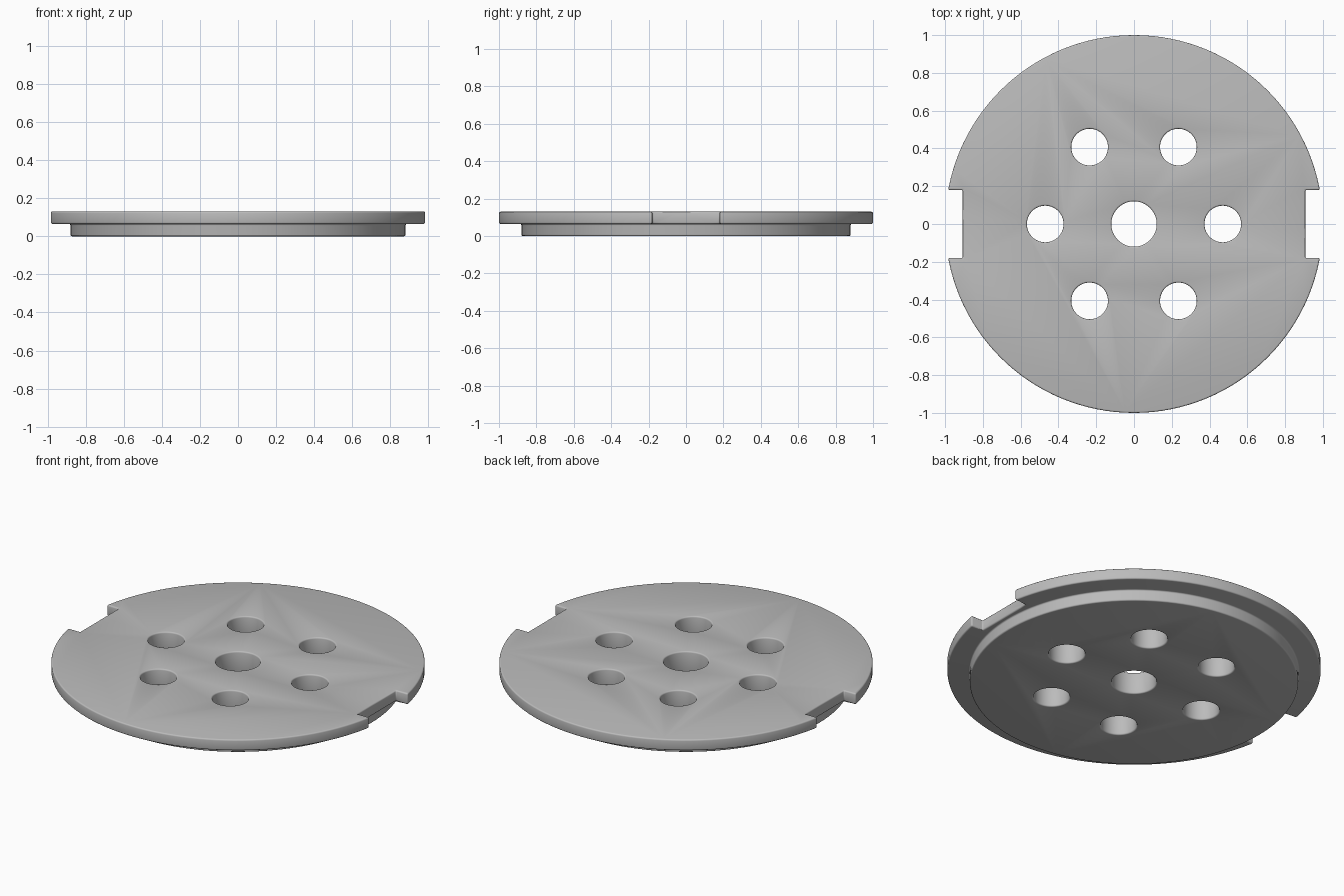
import bpy, bmesh, math
from mathutils import Matrix

cube = bpy.data.objects.get("Cube")
if cube:
    bpy.data.objects.remove(cube)

SEGMENTS = 128
HEIGHT = 0.13

grey = bpy.data.materials.new("plain grey")
grey.use_nodes = True
colour = (0.5, 0.5, 0.5, 1)
grey.diffuse_color = colour
grey.node_tree.nodes["Principled BSDF"].inputs["Base Color"].default_value = colour


def make_object(name, bm):
    bmesh.ops.recalc_face_normals(bm, faces=bm.faces)
    mesh = bpy.data.meshes.new(name)
    bm.to_mesh(mesh)
    bm.free()
    mesh.materials.append(grey)
    obj = bpy.data.objects.new(name, mesh)
    bpy.context.collection.objects.link(obj)
    return obj


def add_drill(bm, x, y, radius):
    bmesh.ops.create_cone(bm, cap_ends=True, segments=64, radius1=radius,
                          radius2=radius, depth=1, matrix=Matrix.Translation((x, y, 0)))


# Stepped disc: a narrow lower boss below a wide flange
bm = bmesh.new()
rings = []
for radius, z in [(0.88, 0), (0.88, 0.065), (1, 0.065), (1, HEIGHT)]:
    rings.append([bm.verts.new((radius * math.cos(a), radius * math.sin(a), z))
                  for a in (math.tau * i / SEGMENTS for i in range(SEGMENTS))])
for low, high in zip(rings, rings[1:]):
    for i in range(SEGMENTS):
        j = (i + 1) % SEGMENTS
        bm.faces.new((low[i], low[j], high[j], high[i]))
bm.faces.new(rings[0])
bm.faces.new(rings[-1])
disc = make_object("stepped_disc", bm)

# Cutters: centre bore, ring of six holes, two side notches
bm = bmesh.new()
add_drill(bm, 0, 0, 0.12)
for i in range(6):
    angle = math.tau * i / 6
    add_drill(bm, 0.47 * math.cos(angle), 0.47 * math.sin(angle), 0.097)
for side in (-1, 1):
    bmesh.ops.create_cube(bm, size=1, matrix=Matrix.Translation((side * 1.007, 0, 0))
                          @ Matrix.Diagonal((0.2, 0.36, 1, 1)))
cutter = make_object("hole_and_notch_cutter", bm)
cutter.hide_render = True

cut = disc.modifiers.new("cut holes", 'BOOLEAN')
cut.object = cutter
cut.operation = 'DIFFERENCE'
cut.solver = 'EXACT'

# Apply the cuts, then drop the cutter
bpy.context.view_layer.objects.active = disc
disc.select_set(True)
bpy.ops.object.modifier_apply(modifier=cut.name)
bpy.data.objects.remove(cutter)

# Small rounded edges
bevel = disc.modifiers.new("soft edges", 'BEVEL')
bevel.width = 0.008
bevel.segments = 3
bevel.limit_method = 'ANGLE'
bevel.angle_limit = math.radians(40)
bpy.ops.object.modifier_apply(modifier=bevel.name)
bpy.ops.object.shade_smooth_by_angle(angle=math.radians(35))
